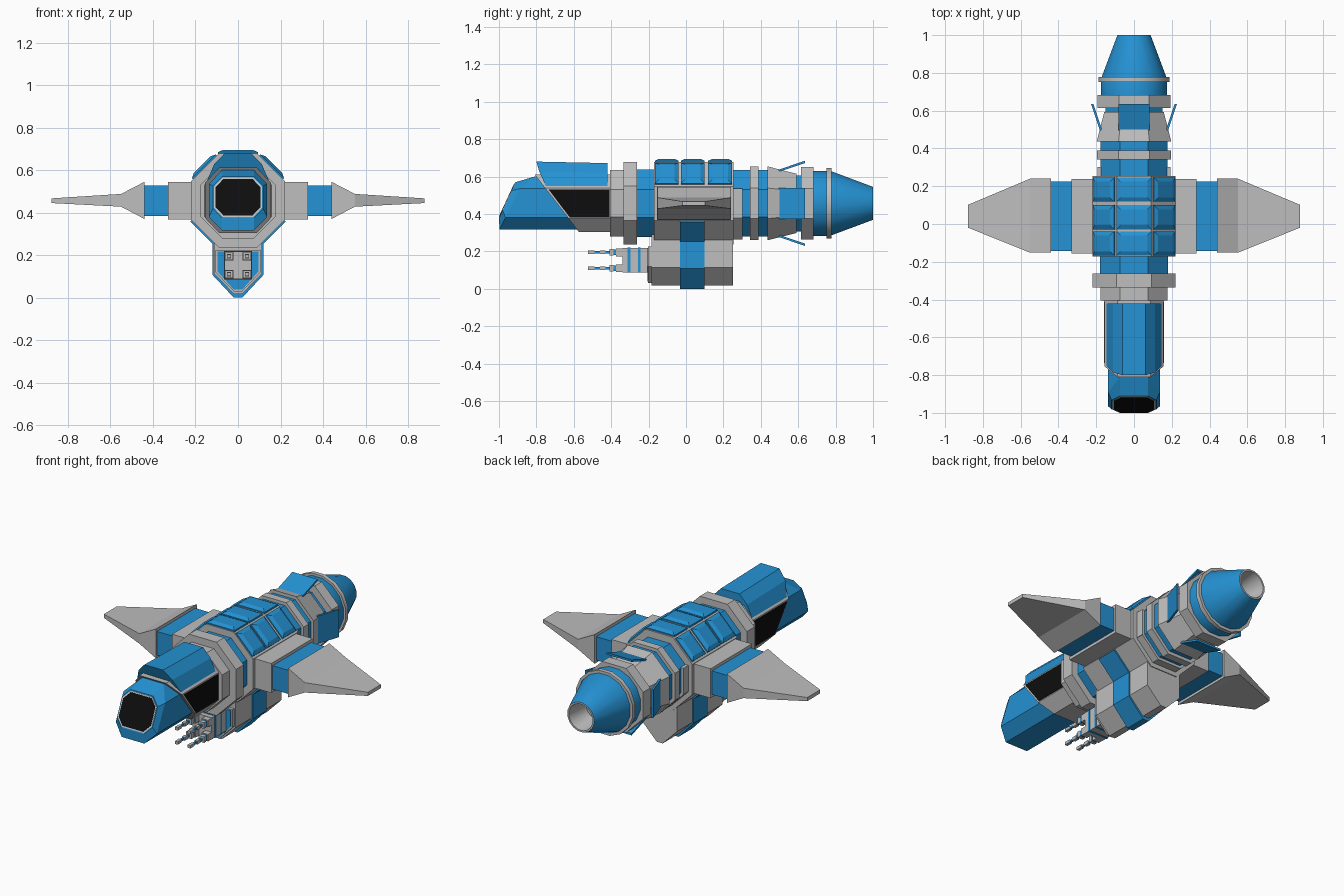
import bpy, bmesh, math
from mathutils import Vector

if "Cube" in bpy.data.objects:
    bpy.data.objects.remove(bpy.data.objects["Cube"])

CZ = 0.457  # height of the fuselage axis


def material(name, rgb):
    m = bpy.data.materials.new(name)
    m.diffuse_color = (*rgb, 1)
    m.use_nodes = True
    m.node_tree.nodes["Principled BSDF"].inputs["Base Color"].default_value = m.diffuse_color
    return m


BLUE = material("hull blue", (0.018, 0.29, 0.66))
GREY = material("hull grey", (0.52, 0.52, 0.52))
BLACK = material("window black", (0.004, 0.004, 0.004))


def loft(name, rings, *mats):
    """Skin through equal-length rings with end caps; one material per span."""
    bm = bmesh.new()
    vs = [[bm.verts.new(p) for p in r] for r in rings]
    n = len(rings[0])
    used = list(dict.fromkeys(mats))
    pick = lambda i: used.index(mats[min(i, len(mats) - 1)])
    for i in range(len(vs) - 1):
        for j in range(n):
            k = (j + 1) % n
            f = bm.faces.new((vs[i][j], vs[i][k], vs[i + 1][k], vs[i + 1][j]))
            f.material_index = pick(i)
    bm.faces.new(vs[0]).material_index = pick(0)
    bm.faces.new(vs[-1]).material_index = pick(len(vs))
    bmesh.ops.recalc_face_normals(bm, faces=bm.faces)
    me = bpy.data.meshes.new(name)
    bm.to_mesh(me)
    bm.free()
    for m in used:
        me.materials.append(m)
    ob = bpy.data.objects.new(name, me)
    bpy.context.collection.objects.link(ob)
    return ob


def radial(ang, t, r, y):
    """Point at distance r from the axis in direction ang, shifted t sideways."""
    a = math.radians(ang)
    return (r * math.cos(a) - t * math.sin(a), y, CZ + r * math.sin(a) + t * math.cos(a))


def circle(y, r, n=8):
    R = r / math.cos(math.pi / n)
    return [radial((i + 0.5) * 360 / n, 0, R, y) for i in range(n)]


def tube(name, y0, y1, r0, mat, r1=None, n=8):
    return loft(name, [circle(y0, r0, n), circle(y1, r1 or r0, n)], mat)


def panel(name, ang, r, w, y0, y1, h, inset, mat):
    """Raised plate with sloped edges on one side of the octagon."""
    def ring(rr, d):
        a, b = w / 2 - d, -w / 2 + d
        return [radial(ang, t, rr, y) for t, y in ((a, y0 + d), (a, y1 - d), (b, y1 - d), (b, y0 + d))]
    return loft(name, [ring(r - 0.004, 0), ring(r + h * 0.4, 0), ring(r + h, inset)], mat)


def box(name, x0, x1, y0, y1, z0, z1, mat):
    return loft(name, [[(x, y, z0) for x, y in ((x0, y0), (x1, y0), (x1, y1), (x0, y1))],
                       [(x, y, z1) for x, y in ((x0, y0), (x1, y0), (x1, y1), (x0, y1))]], mat)


def octo(hw, cx, zs, yf):
    """Hull outline with chamfered corners; yf gives y from height."""
    b, lo, hi, t = zs
    pts = [(cx, b), (hw, lo), (hw, hi), (cx, t), (-cx, t), (-hw, hi), (-hw, lo), (-cx, b)]
    return [(x, yf(z), z) for x, z in pts]


# nose with a sloped front window
def slope(z):
    return -1 + max(0, z - 0.378) * 0.46


def nose_y(z):
    return {0.317: -0.997, 0.38: -0.965, 0.535: -0.89, 0.60: -0.81}[z]


NZ = (0.317, 0.38, 0.535, 0.60)
loft("nose", [octo(0.118, 0.075, (0.375, 0.42, 0.525, 0.57), slope),
              octo(0.137, 0.075, NZ, nose_y),
              octo(0.137, 0.075, NZ, lambda z: -0.42)], BLUE)
for nm, d, lift, mat in (("nose_window_frame", 0.005, 0.002, GREY), ("nose_window", 0.012, 0.004, BLACK)):
    zs = (0.375 + d, 0.42 + d / 2, 0.525 - d / 2, 0.57 - d)
    loft(nm, [octo(0.118 - d, 0.075 - d / 2, zs, lambda z: max(-1, slope(z) - lift)),
              octo(0.118 - d, 0.075 - d / 2, zs, lambda z: slope(z) + 0.003)], mat)

# cockpit hull with a slanted front edge, side windows and a raised canopy
HZ = (0.303, 0.375, 0.54, 0.612)
loft("cockpit_hull", [octo(0.155, 0.088, HZ, lambda z: -0.81 + (0.612 - z) * 0.77),
                      octo(0.155, 0.088, HZ, lambda z: -0.40)], GREY)
for s in (1, -1):
    win = [(-0.735, 0.532), (-0.41, 0.532), (-0.41, 0.38), (-0.62, 0.38)]
    loft("side_window", [[(s * x, y, z) for y, z in win] for x in (0.151, 0.158)], BLACK)
can = [(0.15, 0.54, -0.745), (0.112, 0.628, -0.785), (0.062, 0.68, -0.80)]
can += [(-x, z, y) for x, z, y in reversed(can)]
loft("canopy", [[(x, y, z) for x, z, y in can],
                [(x, -0.42, z - (0.008 if z > 0.6 else 0)) for x, z, y in can]], BLUE)

# fuselage sections
tube("neck", -0.405, -0.33, 0.178, GREY)
tube("front_ring", -0.335, -0.262, 0.221, GREY)
tube("front_core", -0.27, -0.16, 0.18, BLUE)
tube("main_body", -0.172, 0.255, 0.22, GREY)
tube("rear_core", 0.25, 0.45, 0.178, BLUE)
tube("rear_ring", 0.342, 0.388, 0.197, GREY)
tube("tapered_collar", 0.437, 0.592, 0.197, GREY, 0.158)
tube("engine_neck", 0.58, 0.63, 0.15, BLUE)
tube("engine_ring", 0.615, 0.682, 0.193, GREY)
for a in (0, -45, -90, -135, 180):
    panel("rear_side_plate", a, 0.178, 0.158, 0.25, 0.302, 0.016, 0, GREY)

# blue roof panels: three rows on three faces
for a, w in ((45, 0.158), (90, 0.186), (135, 0.158)):
    for y in (-0.167, -0.028, 0.118):
        panel("roof_panel", a, 0.22, w, y, y + 0.128, 0.018, 0.022, BLUE)

# four opened brake flaps
for a in (0, 90, 180, 270):
    loft("brake_flap", [[radial(a, t, r + d, y) for t, d in ((-0.083, 0), (0.083, 0), (0.083, 0.012), (-0.083, 0.012))]
                        for y, r in ((0.495, 0.168), (0.635, 0.215))], BLUE)

# engine nozzle with a hollow mouth
noz = loft("engine_nozzle", [circle(y, r, 16) for y, r in
                             ((0.67, 0.174), (0.77, 0.174), (1.0, 0.088), (1.0, 0.078), (0.86, 0.06))],
           BLUE, BLUE, GREY, GREY, GREY)
rim = tube("nozzle_ring", 0.752, 0.777, 0.188, GREY, n=16)
for ob in (noz, rim):
    bpy.ops.object.select_all(action='DESELECT')
    ob.select_set(True)
    bpy.context.view_layer.objects.active = ob
    bpy.ops.object.shade_smooth_by_angle(angle=math.radians(30))

# wings
for s in (1, -1):
    def section(x, y0, y1, z0, z1):
        return [(s * x, y, z) for y, z in ((y0, z0), (y1, z0), (y1, z1), (y0, z1))]
    loft("wing_root", [section(x, -0.155, 0.238, 0.368, 0.545) for x in (0.20, 0.33)], GREY)
    loft("wing_joint", [section(x, -0.142, 0.224, 0.385, 0.527) for x in (0.32, 0.45)], BLUE)
    loft("wing", [section(0.44, -0.152, 0.24, 0.37, 0.545),
                  section(0.55, -0.152, 0.24, 0.428, 0.488),
                  section(0.878, -0.02, 0.102, 0.445, 0.467)], GREY)


# weapon pod under the body
def pod(name, y0, y1, hw, zt, zm, zb, mat):
    pts = [(hw, zt), (hw, zm), (0.02, zb), (-0.02, zb), (-hw, zm), (-hw, zt)]
    return loft(name, [[(x, y, z) for x, z in pts] for y in (y0, y1)], mat)


pod("pod_body", -0.185, 0.25, 0.114, 0.29, 0.113, 0.018, GREY)
pod("pod_band", -0.032, 0.10, 0.121, 0.29, 0.108, 0.0, BLUE)
pod("pod_cap", -0.203, -0.18, 0.106, 0.225, 0.12, 0.03, GREY)
pod("pod_front_plate", -0.206, -0.20, 0.096, 0.218, 0.123, 0.038, BLUE)
for a in (-45, -135):
    panel("pod_strap", a, 0.22, 0.178, -0.032, 0.10, 0.009, 0, BLUE)

# gun block and four barrels
box("gun_block", -0.063, 0.063, -0.34, -0.20, 0.088, 0.218, GREY)
for y in (-0.312, -0.257):
    box("gun_stripe", -0.065, 0.065, y, y + 0.014, 0.086, 0.220, BLUE)
parts = [("gun_base", -0.375, -0.335, 0.021, GREY), ("gun_collar", -0.388, -0.375, 0.015, BLUE),
         ("gun_sleeve", -0.408, -0.388, 0.018, GREY), ("gun_barrel", -0.50, -0.405, 0.006, BLUE),
         ("gun_middle", -0.46, -0.43, 0.010, GREY), ("gun_muzzle", -0.525, -0.488, 0.009, GREY)]
for x in (-0.042, 0.042):
    for z in (0.11, 0.195):
        for nm, y0, y1, h, mat in parts:
            box(nm, x - h, x + h, y0, y1, z - h, z + h, mat)
